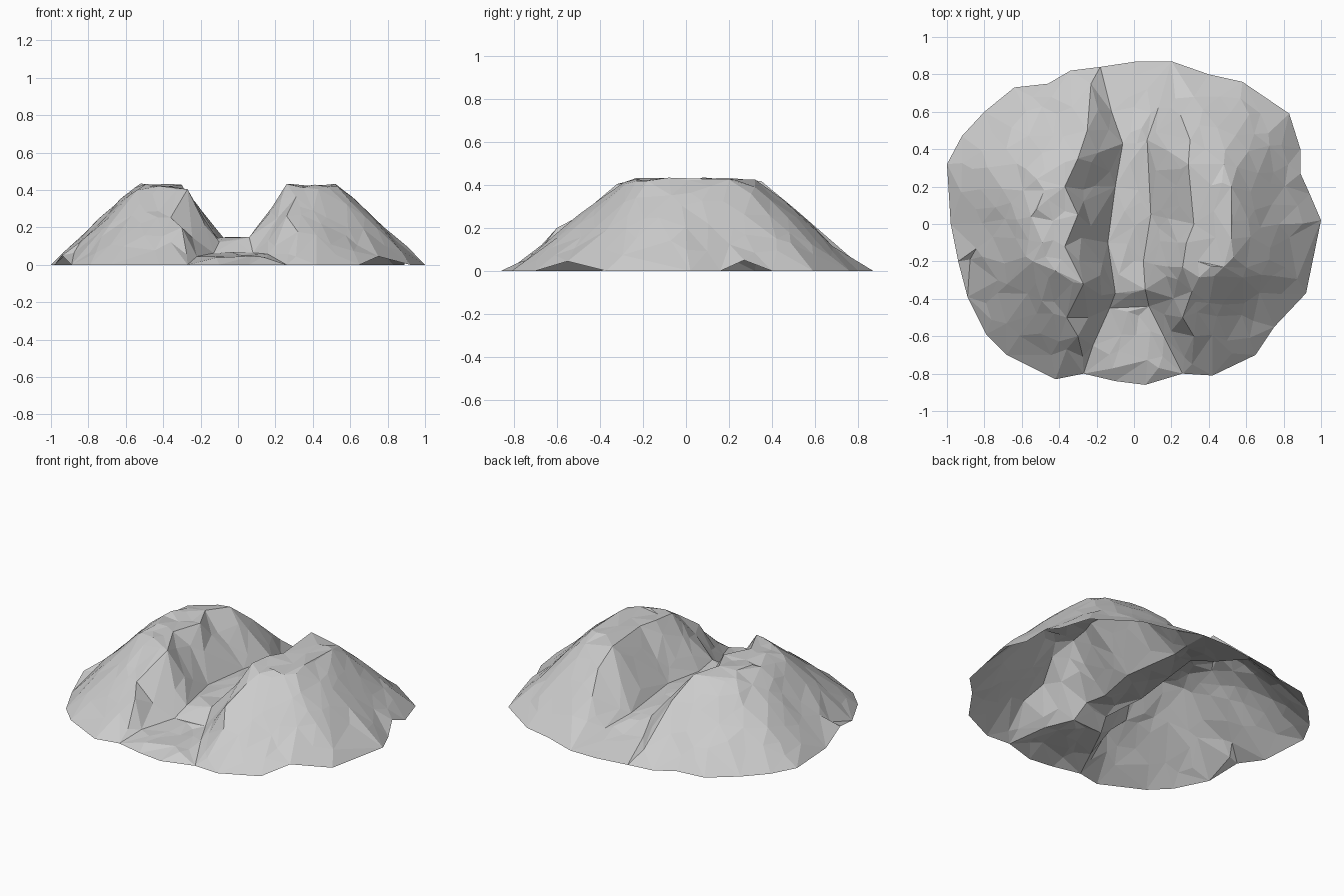
import bpy, bmesh, math, random
from mathutils import Vector
from mathutils.geometry import delaunay_2d_cdt

random.seed(4)
cube = bpy.data.objects.get("Cube")
if cube:
    bpy.data.objects.remove(cube, do_unlink=True)

PEAK = 0.425        # height of the two crests
SPACING = 0.1       # average facet size

# Ground outline, anticlockwise from the right-hand tip
outline = [(1, 0.02), (0.94, 0.16), (0.89, 0.27), (0.89, 0.4), (0.83, 0.59), (0.58, 0.76),
           (0.4, 0.8), (0.2, 0.87), (0.02, 0.87), (-0.18, 0.84), (-0.34, 0.82), (-0.46, 0.75),
           (-0.64, 0.73), (-0.8, 0.6), (-0.92, 0.47), (-1, 0.32), (-0.98, 0),
           (-0.94, -0.2), (-0.89, -0.39), (-0.79, -0.59), (-0.68, -0.7), (-0.42, -0.83),
           (-0.27, -0.8), (-0.1, -0.84), (0.06, -0.86), (0.26, -0.8), (0.42, -0.81),
           (0.65, -0.7), (0.75, -0.55), (0.92, -0.37)]
# Places where the rim lifts off the ground
lifted = {(0.89, 0.27): 0.05, (0.75, -0.55): 0.045, (-0.94, -0.2): 0.05}

# Ragged break lines of the valley, running from back to front
back_l, front_l = (-0.18, 0.84), (-0.27, -0.8)
back_r, front_r = (0.2, 0.87), (0.26, -0.8)
crest_l = [back_l, (-0.23, 0.75), (-0.25, 0.5), (-0.3, 0.35), (-0.37, 0.2), (-0.3, 0.05),
           (-0.37, -0.12), (-0.27, -0.32), (-0.36, -0.5), (-0.3, -0.6), (-0.36, -0.67), front_l]
floor_l = [back_l, (-0.12, 0.6), (-0.06, 0.43), (-0.1, 0.2), (-0.14, -0.1), (-0.1, -0.37),
           (-0.13, -0.45), (-0.22, -0.65), front_l]
floor_r = [back_r, (0.13, 0.62), (0.07, 0.45), (0.09, 0.05), (0.05, -0.2), (0.06, -0.35),
           (0.08, -0.44), (0.16, -0.6), front_r]
crest_r = [back_r, (0.32, 0.68), (0.25, 0.58), (0.3, 0.45), (0.29, 0.32), (0.32, 0),
           (0.28, -0.1), (0.34, -0.2), (0.26, -0.23), (0.31, -0.36), (0.26, -0.5),
           (0.32, -0.6), (0.31, -0.75), front_r]
lines = [crest_l, floor_l, floor_r, crest_r]

# Edges of the flat tops, and the step where the valley drops to the front
shoulder_l = [(-0.37, 0.33), (-0.52, 0.24), (-0.48, 0.18), (-0.55, 0.04), (-0.49, -0.1),
              (-0.54, -0.2), (-0.42, -0.25), (-0.27, -0.32)]
shoulder_r = [(0.29, 0.32), (0.48, 0.32), (0.52, 0.2), (0.52, -0.08), (0.48, -0.23), (0.34, -0.2)]
step_top = [(-0.1, -0.37), (0.06, -0.35)]
step_foot = [(-0.13, -0.45), (0.08, -0.44)]

# Valley floor as (height, y)
floor_profile = [(0, 0.87), (0.14, 0.38), (0.14, -0.36), (0.06, -0.45), (0.035, -0.8), (0, -0.87)]


def x_on(line, y):
    """First coordinate of a break line or profile at the given y."""
    for (xa, ya), (xb, yb) in zip(line, line[1:]):
        if ya >= y >= yb:
            return xa + (xb - xa) * (ya - y) / max(ya - yb, 1e-6)
    return line[0][0] if y > 0 else line[-1][0]


def rim_radius(x, y):
    """Distance from the centre to the outline, in the direction of a point."""
    for (xa, ya), (xb, yb) in zip(outline, outline[1:] + outline[:1]):
        ex, ey = xb - xa, yb - ya
        det = ex * y - ey * x
        if abs(det) < 1e-9:
            continue
        s = (ya * x - xa * y) / det
        r = (ya * ex - xa * ey) / det
        if -1e-6 <= s <= 1 + 1e-6 and r > 0:
            return r * math.hypot(x, y)
    return 1.0


def slope(x, y):
    """0 on the boxy summit, 1 at the rim."""
    r = max(math.hypot(x, y), 1e-6)
    depth = 0.34 if y > 0 else 0.29
    summit = r / max((abs(x / 0.53) ** 4 + abs(y / depth) ** 4) ** 0.25, 1e-6)
    return min(max((r - summit) / (rim_radius(x, y) - summit), 0), 1)


def height(x, y):
    hill = PEAK * (1 - slope(x, y) ** 1.08)
    floor = min(hill, x_on(floor_profile, y))
    cl, fl, fr, cr = (x_on(line, y) for line in lines)
    if fl <= x <= fr:
        wall = 0
    elif x < fl:
        wall = (fl - x) / max(fl - cl, 0.01)
    else:
        wall = (x - fr) / max(cr - fr, 0.01)
    return floor + (hill - floor) * min(wall, 1)


# Plan: outline, break lines, then loosely scattered points between them
points, edges = list(outline), []
for line in lines + [shoulder_l, shoulder_r, step_top, step_foot]:
    ids = []
    for p in line:
        if p not in points:
            points.append(p)
        ids.append(points.index(p))
    edges += list(zip(ids, ids[1:]))

steps = int(1 / SPACING) + 1
for j in range(-steps, steps + 1):
    for i in range(-steps, steps + 1):
        x = (i + 0.5 * (j % 2) + random.uniform(-0.33, 0.33)) * SPACING
        y = (j + random.uniform(-0.33, 0.33)) * SPACING
        if math.hypot(x, y) > rim_radius(x, y) - 0.06:
            continue
        if min(abs(x - x_on(line, y)) for line in lines) < 0.03:
            continue
        if min(math.dist((x, y), p) for p in points) > 0.045:
            points.append((x, y))

verts, _, tris, *_ = delaunay_2d_cdt([Vector(p) for p in points], edges,
                                     [list(range(len(outline)))], 1, 1e-5)

# Raise the plan into an open, faceted shell
bm = bmesh.new()
shell = []
for v in verts:
    z = height(v.x, v.y)
    if slope(v.x, v.y) > 0.99:
        z = 0
        for (rx, ry), lift in lifted.items():
            if math.hypot(v.x - rx, v.y - ry) < 0.01:
                z = lift
    else:
        z = max(z + random.uniform(-0.01, 0.01), 0.005)
    shell.append(bm.verts.new((v.x, v.y, z)))
for t in tris:
    bm.faces.new([shell[i] for i in t])
bm.normal_update()
for f in bm.faces:
    if f.normal.z < 0:
        f.normal_flip()

mesh = bpy.data.meshes.new("split_hill")
bm.to_mesh(mesh)
bm.free()

rock = bpy.data.materials.new("grey_rock")
rock.use_nodes = True
colour = (0.6, 0.6, 0.6, 1)
rock.diffuse_color = colour
rock.node_tree.nodes["Principled BSDF"].inputs["Base Color"].default_value = colour
mesh.materials.append(rock)

hill = bpy.data.objects.new("split_hill", mesh)
bpy.context.collection.objects.link(hill)
